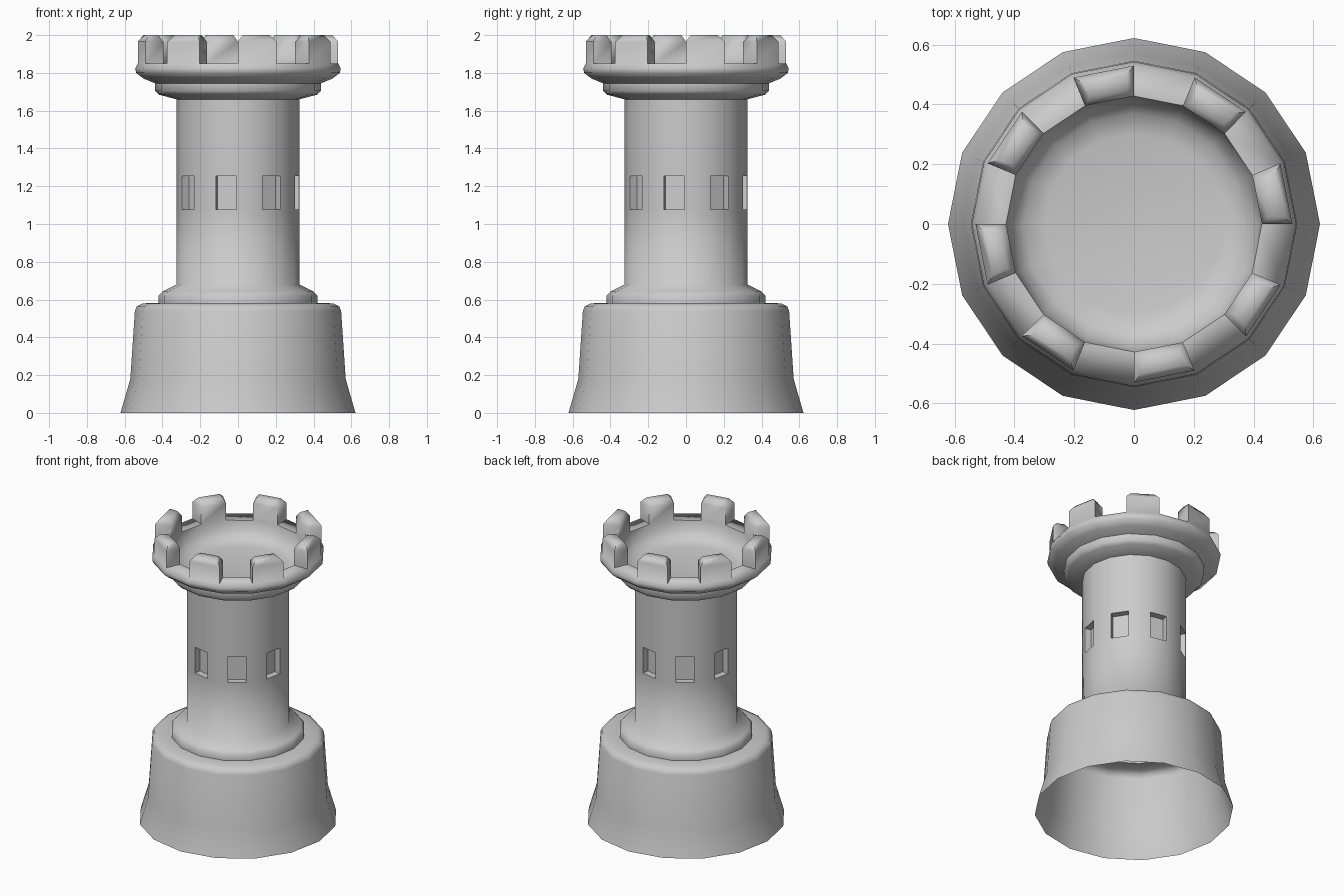
import bpy, bmesh
from math import cos, sin, tau, radians

if "Cube" in bpy.data.objects:
    bpy.data.objects.remove(bpy.data.objects["Cube"])

SIDES = 16

# Outline (radius, height): flared base, collar, shaft, crown, bowl inside the crown
profile = [
    (0.622, 0.0), (0.57, 0.18), (0.546, 0.54), (0.535, 0.565), (0.505, 0.58),
    (0.42, 0.582), (0.42, 0.62), (0.40, 0.642), (0.325, 0.68),
    (0.325, 1.07), (0.325, 1.262), (0.325, 1.66),
    (0.42, 1.685), (0.44, 1.705), (0.44, 1.745), (0.50, 1.77),
    (0.54, 1.80), (0.543, 1.825), (0.53, 1.85),
    (0.428, 1.85), (0.41, 1.79), (0.37, 1.745), (0.30, 1.73),
]
WINDOW_BAND, TOP_BAND = 9, 18

# Lathe the outline
bm = bmesh.new()
rings = [[bm.verts.new((r * cos(tau * i / SIDES), r * sin(tau * i / SIDES), z))
          for i in range(SIDES)] for r, z in profile]
bands = []
for lo, hi in zip(rings, rings[1:]):
    bands.append([bm.faces.new((lo[i], lo[(i + 1) % SIDES], hi[(i + 1) % SIDES], hi[i]))
                  for i in range(SIDES)])
bm.faces.new(rings[-1])
bm.normal_update()


def inset(faces, thickness, depth):
    bmesh.ops.inset_individual(bm, faces=faces, thickness=thickness, depth=depth,
                               use_even_offset=True)
    bm.normal_update()


# Recessed windows in every odd shaft face
windows = bands[WINDOW_BAND][1::2]
inset(windows, 0.007, 0.0)
inset(windows, 0.0, -0.045)

# Battlements raised from every even face of the crown top
merlons = bands[TOP_BAND][0::2]
inset(merlons, 0.0, 0.115)
inset(merlons, 0.024, 0.035)

mesh = bpy.data.meshes.new("castle_tower")
bm.to_mesh(mesh)
bm.free()
tower = bpy.data.objects.new("castle_tower", mesh)
bpy.context.collection.objects.link(tower)
bpy.context.view_layer.objects.active = tower
tower.select_set(True)
bpy.ops.object.shade_smooth_by_angle(angle=radians(65))
